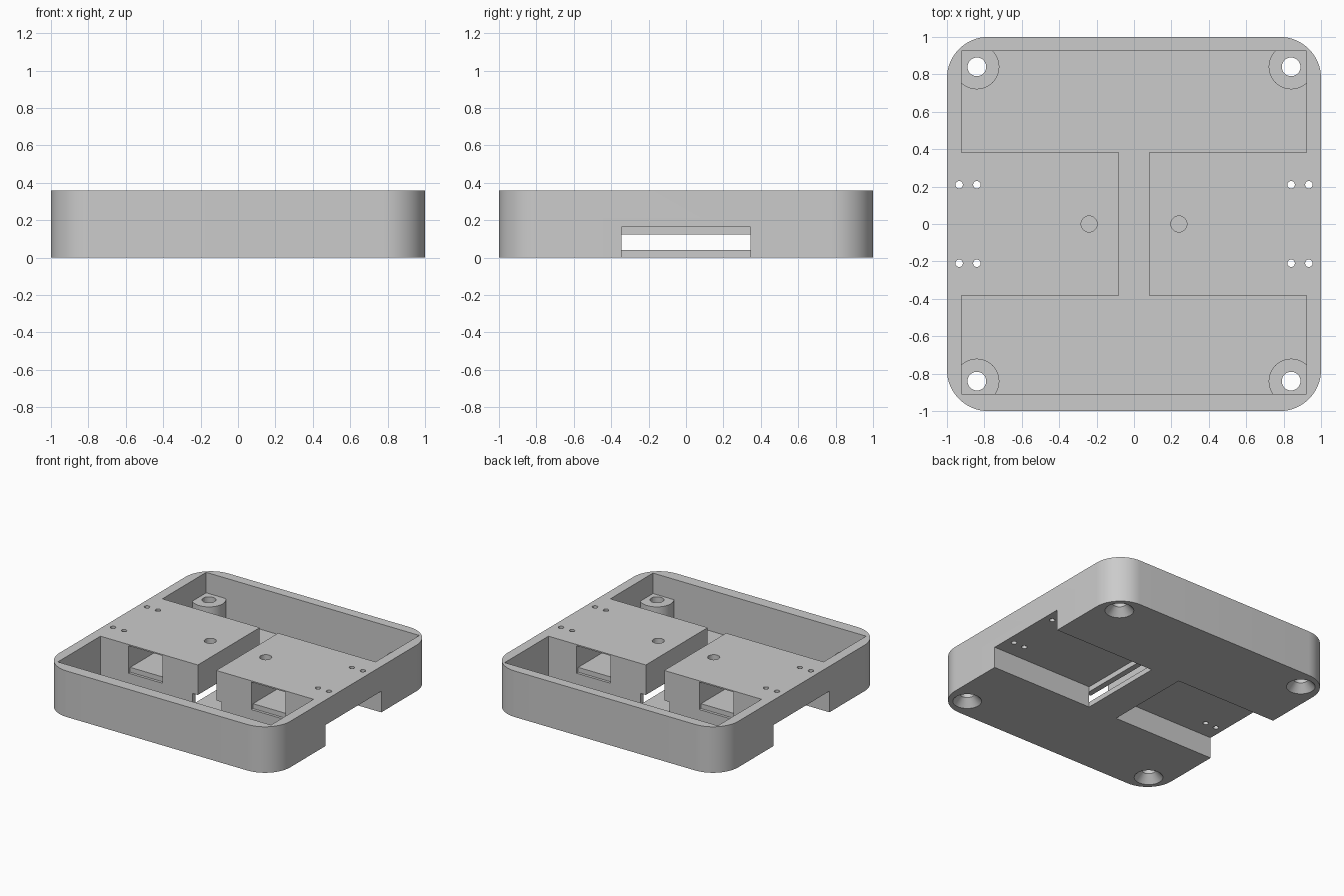
import bpy, bmesh, math
from mathutils import Matrix, Vector

cube = bpy.data.objects.get("Cube")
if cube:
    bpy.data.objects.remove(cube, do_unlink=True)

HEIGHT = 0.36
FLOOR = 0.04        # floor thickness
POCKET_TOP = 0.165  # ceiling of the side pockets
BLOCK_Y = 0.383     # half depth of the raised blocks

grey = bpy.data.materials.new("light_grey")
grey.use_nodes = True
colour = (0.6, 0.6, 0.6, 1)
grey.diffuse_color = colour
grey.node_tree.nodes["Principled BSDF"].inputs["Base Color"].default_value = colour


def finish(bm, name):
    bmesh.ops.recalc_face_normals(bm, faces=bm.faces)
    mesh = bpy.data.meshes.new(name)
    bm.to_mesh(mesh)
    bm.free()
    mesh.materials.append(grey)
    obj = bpy.data.objects.new(name, mesh)
    bpy.context.collection.objects.link(obj)
    return obj


def box(name, x, y, z):
    """Box from (low, high) pairs along each axis."""
    bm = bmesh.new()
    bmesh.ops.create_cube(bm, size=1)
    for v in bm.verts:
        v.co = Vector([lo + (c + 0.5) * (hi - lo) for c, (lo, hi) in zip(v.co, (x, y, z))])
    return finish(bm, name)


def cone(name, x, y, z, r_low, r_high, sides=48):
    bm = bmesh.new()
    bmesh.ops.create_cone(bm, cap_ends=True, segments=sides, radius1=r_low, radius2=r_high,
                          depth=z[1] - z[0],
                          matrix=Matrix.Translation((x, y, (z[0] + z[1]) / 2)))
    return finish(bm, name)


def combine(target, tool, operation="DIFFERENCE"):
    """Apply a boolean and discard the helper."""
    tool.hide_render = True
    mod = target.modifiers.new(tool.name, "BOOLEAN")
    mod.operation, mod.object, mod.solver = operation, tool, "EXACT"
    bpy.context.view_layer.objects.active = target
    bpy.ops.object.modifier_apply(modifier=mod.name)
    bpy.data.objects.remove(tool, do_unlink=True)


# Rounded outer body
bm = bmesh.new()
bmesh.ops.create_cube(bm, size=2)
for v in bm.verts:
    v.co.z = (v.co.z + 1) / 2 * HEIGHT
corners = [e for e in bm.edges if abs(e.verts[0].co.z - e.verts[1].co.z) > 0.1]
bmesh.ops.bevel(bm, geom=corners, offset=0.22, offset_type="OFFSET", segments=16,
                profile=0.5, affect="EDGES")
body = finish(bm, "tray_body")

# Open trays at front and back, joined by the gap between the blocks
for name, x, y in (("front_tray", 0.923, (-0.91, -BLOCK_Y)),
                   ("back_tray", 0.923, (BLOCK_Y, 0.925)),
                   ("centre_gap", 0.08, (-0.5, 0.5))):
    combine(body, box(name, (-x, x), y, (FLOOR, 0.5)))

# Screw pillars in the corners
for sx in (-1, 1):
    for sy in (-1, 1):
        combine(body, cone("pillar", sx * 0.84, sy * 0.84, (0.02, 0.2), 0.12, 0.12), "UNION")

# Low slot under the inner walls of the blocks
combine(body, box("cable_slot", (-0.126, 0.126), (-0.4, 0.4), (FLOOR, 0.125)))

for side in (-1, 1):
    def span(a, b):
        return tuple(sorted((side * a, side * b)))

    # Pocket open to the side and underneath, and window channel above it
    combine(body, box("side_pocket", span(0.125, 1.2), (-0.346, 0.344), (-0.1, POCKET_TOP)))
    combine(body, box("window", span(0.384, 0.68), (-0.45, 0.45), (POCKET_TOP + 0.008, 0.35)))
    for sy in (-1, 1):
        y = tuple(sorted((sy * 0.362, sy * 0.45)))
        combine(body, box("window_sill", span(0.384, 0.68), y, (0.135, 0.3)))

    # Blind hole and small mounting holes in the block top
    combine(body, cone("blind_hole", side * 0.24, 0, (0.25, 0.5), 0.043, 0.043, 32))
    for x in (0.84, 0.935):
        for y in (-0.21, 0.21):
            combine(body, cone("pin_hole", side * x, y, (0.1, 0.5), 0.02, 0.02, 20))

    # Countersunk screw holes
    for sy in (-1, 1):
        x, y = side * 0.84, sy * 0.84
        combine(body, cone("screw_hole", x, y, (-0.1, 0.5), 0.05, 0.05, 32))
        combine(body, cone("countersink", x, y, (-0.02, 0.06), 0.12, 0.049))

bpy.ops.object.select_all(action="DESELECT")
body.select_set(True)
bpy.context.view_layer.objects.active = body
bpy.ops.object.shade_smooth_by_angle(angle=math.radians(30))
